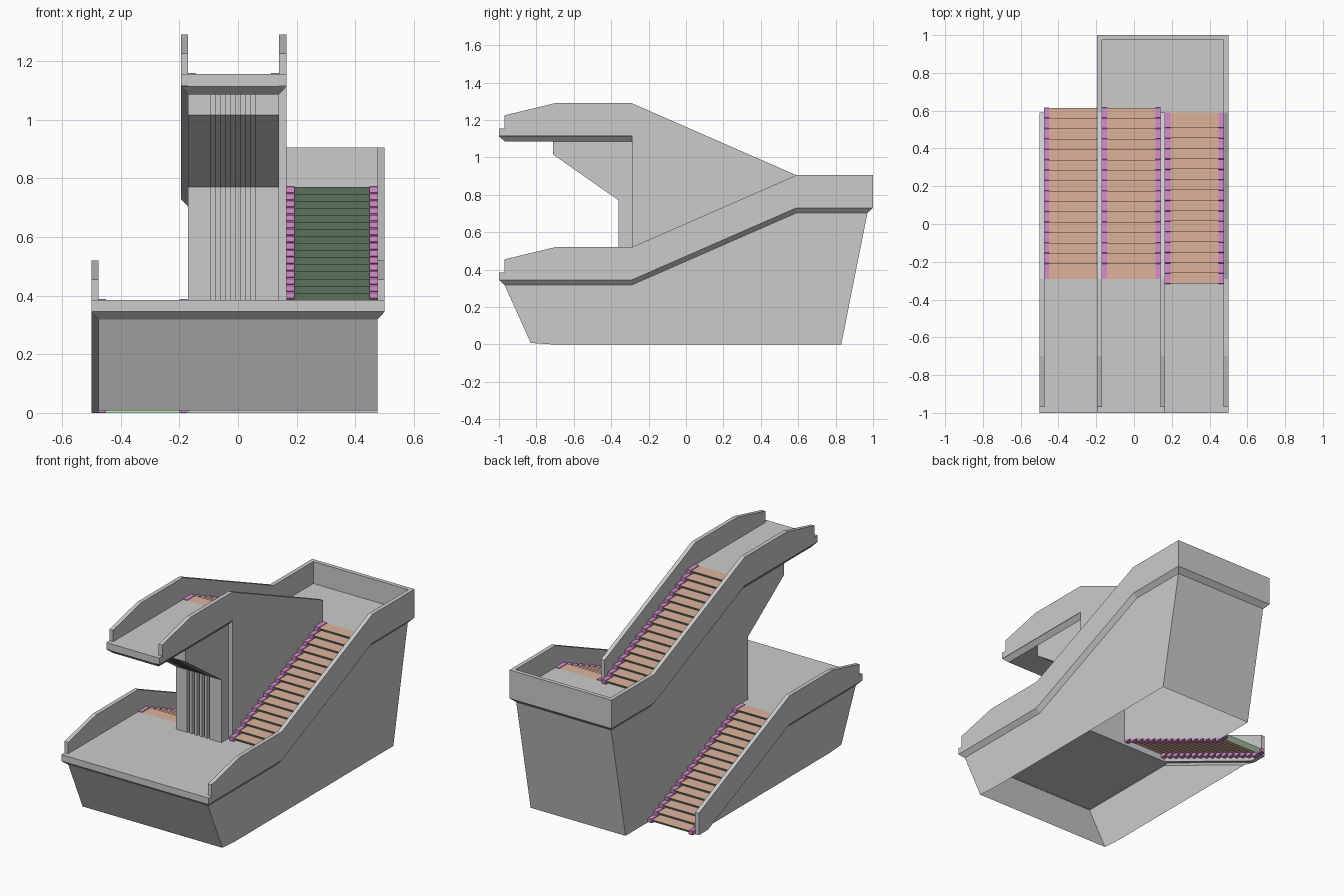
import bpy

if "Cube" in bpy.data.objects:
    bpy.data.objects.remove(bpy.data.objects["Cube"])


def mesh_object(name, verts, faces, mat=None):
    me = bpy.data.meshes.new(name)
    me.from_pydata(verts, [], faces)
    me.update()
    ob = bpy.data.objects.new(name, me)
    bpy.context.collection.objects.link(ob)
    if mat:
        me.materials.append(mat)
    return ob


def prism(name, x0, x1, prof):
    """Closed (y, z) profile extruded along x."""
    area = sum(a[0] * b[1] - b[0] * a[1] for a, b in zip(prof, prof[1:] + prof[:1]))
    if area < 0:
        prof = prof[::-1]
    n = len(prof)
    verts = [(x0, y, z) for y, z in prof] + [(x1, y, z) for y, z in prof]
    faces = [tuple(range(n))[::-1], tuple(range(n, 2 * n))]
    faces += [(i, (i + 1) % n, (i + 1) % n + n, i + n) for i in range(n)]
    return mesh_object(name, verts, faces)


def box(name, x0, x1, y0, y1, z0, z1):
    return prism(name, x0, x1, [(y0, z0), (y1, z0), (y1, z1), (y0, z1)])


def sheet(name, x, prof, flip=False):
    """Flat wall panel in the plane x."""
    verts = [(x, y, z) for y, z in prof]
    order = list(range(len(verts)))
    return mesh_object(name, verts, [order[::-1] if flip else order])


def material(name, rgb):
    m = bpy.data.materials.new(name)
    m.diffuse_color = (*rgb, 1)
    m.use_nodes = True
    m.node_tree.nodes["Principled BSDF"].inputs["Base Color"].default_value = m.diffuse_color
    return m


BROWN = material("tread_brown", (0.72, 0.45, 0.33))
GREEN = material("riser_green", (0.50, 0.74, 0.48))
PINK = material("edge_magenta", (0.68, 0.27, 0.62))

STEPS, RUN, NOSE = 16, 0.055, 0.025
LEVEL = 0.385
RISE = LEVEL / STEPS


def flight(name, x0, x1, y0, d, z0):
    """Stair flight climbing in direction d: treads, leaning risers, edge blocks."""
    tv, tf, rv, rf, ev, ef = [], [], [], [], [], []
    for i in range(STEPS):
        y = y0 + d * i * RUN
        front, back = y - d * NOSE, y + d * RUN
        lo, z = z0 + i * RISE, z0 + (i + 1) * RISE
        k = len(tv)
        tv += [(x0, front, z), (x1, front, z), (x1, back, z), (x0, back, z)]
        tf.append((k, k + 1, k + 2, k + 3) if d > 0 else (k + 3, k + 2, k + 1, k))
        rv += [(x0, y, lo), (x1, y, lo), (x1, front, z), (x0, front, z)]
        rf.append((k, k + 1, k + 2, k + 3) if d > 0 else (k + 3, k + 2, k + 1, k))
        # chamfered block at each end of the step
        f, t, c = front - d * 0.003, z + 0.004, 0.004
        prof = [(y, lo + 0.002), (f + d * c, lo + 0.002), (f, lo + 0.002 + c),
                (f, t - c), (f + d * c, t), (back, t), (back, lo + 0.002)]
        n = len(prof)
        for a, b in ((x0, x0 + 0.027), (x1 - 0.027, x1)):
            k = len(ev)
            ev += [(a, *p) for p in prof] + [(b, *p) for p in prof]
            new = [tuple(range(k, k + n)), tuple(range(k + 2 * n - 1, k + n - 1, -1))]
            new += [(k + j, k + j + n, k + (j + 1) % n + n, k + (j + 1) % n) for j in range(n)]
            ef += new if d < 0 else [q[::-1] for q in new]
    mesh_object(name + "_treads", tv, tf, BROWN)
    mesh_object(name + "_risers", rv, rf, GREEN)
    mesh_object(name + "_edge_blocks", ev, ef, PINK)


flight("lower_flight", -0.477, -0.172, 0.59, -1, 0)
flight("middle_flight", 0.165, 0.475, -0.29, 1, LEVEL)
flight("upper_flight", -0.17, 0.14, 0.59, -1, 2 * LEVEL)


# Parapets
def front_end(dz):
    return [(y, z + dz) for y, z in ((-1, .345), (-1, .385), (-.97, .385),
                                     (-.97, .455), (-.7, .52), (-.29, .52))]


back_end = [(.59, .905), (1, .905), (1, .73), (.59, .73)]
UP = 2 * LEVEL
prism("lower_left_parapet", -0.5, -0.475,
      front_end(0) + [(.59, .135), (.59, 0), (.5, 0), (-.29, .345)])
prism("right_parapet", 0.475, 0.5, front_end(0) + back_end + [(-.29, .345)])
prism("upper_left_parapet", -0.195, -0.17, front_end(UP) + back_end + [(-.29, 1.115)])
prism("centre_wall", 0.14, 0.165,
      front_end(UP) + [(.59, .905), (.59, .75), (-.29, .365), (-.29, 1.115)])
box("back_parapet", -0.17, 0.475, 0.975, 1, 0.73, 0.905)

# Landings
box("lower_landing", -0.475, 0.475, -1, -0.29, 0.345, LEVEL)
box("back_landing", -0.17, 0.475, 0.59, 0.975, 0.73, UP)
prism("top_landing", -0.17, 0.14,
      [(-1, 1.113), (-1, 1.155), (-.29, 1.155), (-.29, 1.087), (-.97, 1.087)])

# Chamfered rim running continuously below all the parapets: (outer, inner)
rim = [((-.5, .5, 0), (-.475, .441, 0))]
for x, xi, y, yi, z in ((-.5, -.475, -.29, -.29, .345), (-.5, -.475, -1, -.97, .345),
                        (.5, .475, -1, -.97, .345), (.5, .475, -.29, -.29, .345),
                        (.5, .475, .59, .59, .73), (.5, .475, 1, .97, .73),
                        (-.195, -.17, 1, .97, .73), (-.195, -.17, .59, .59, .73),
                        (-.195, -.17, -.29, -.29, 1.113), (-.195, -.17, -1, -.97, 1.113),
                        (.165, .14, -1, -.97, 1.113), (.165, .14, -.29, -.29, 1.113)):
    rim.append(((x, y, z), (xi, yi, z - .027)))
verts = [p for pair in rim for p in pair]
mesh_object("chamfer_rim", verts,
            [(2 * i, 2 * i + 1, 2 * i + 3, 2 * i + 2) for i in range(len(rim) - 1)])

# Body walls, open underneath
sheet("left_body_wall", -0.475, [(-.97, .318), (-.83, .008), (-.71, 0), (.441, 0), (-.29, .318)], True)
sheet("right_body_wall", 0.475, [(-.97, .318), (-.83, .008), (-.71, 0), (.83, 0),
                                 (.97, .703), (.59, .703), (-.29, .318)])
sheet("inner_body_wall", -0.17, [(.59, 0), (.83, 0), (.97, .703), (.59, .703),
                                 (-.29, 1.087), (-.29, .385)], True)
mesh_object("front_body_wall", [(-.475, -.97, .318), (.475, -.97, .318),
                                (.475, -.83, .008), (-.475, -.83, .008)], [(3, 2, 1, 0)])
mesh_object("back_body_wall", [(-.17, .97, .703), (.475, .97, .703),
                               (.475, .83, 0), (-.17, .83, 0)], [(0, 1, 2, 3)])

# Column and bracket with vertical grooves
cuts = [-0.17]
for i in range(5):
    cuts += [-0.093 + i * 0.034, -0.077 + i * 0.034]
cuts.append(0.14)
for i, (a, b) in enumerate(zip(cuts, cuts[1:])):
    s = 0.02 * (i % 2)
    prism("column_groove" if i % 2 else "column_rib", a, b,
          [(-.36 + s, LEVEL), (-.36 + s, .77), (-.71 + s, 1.015), (-.71 + s, 1.087),
           (-.29, 1.087), (-.29, LEVEL)])
